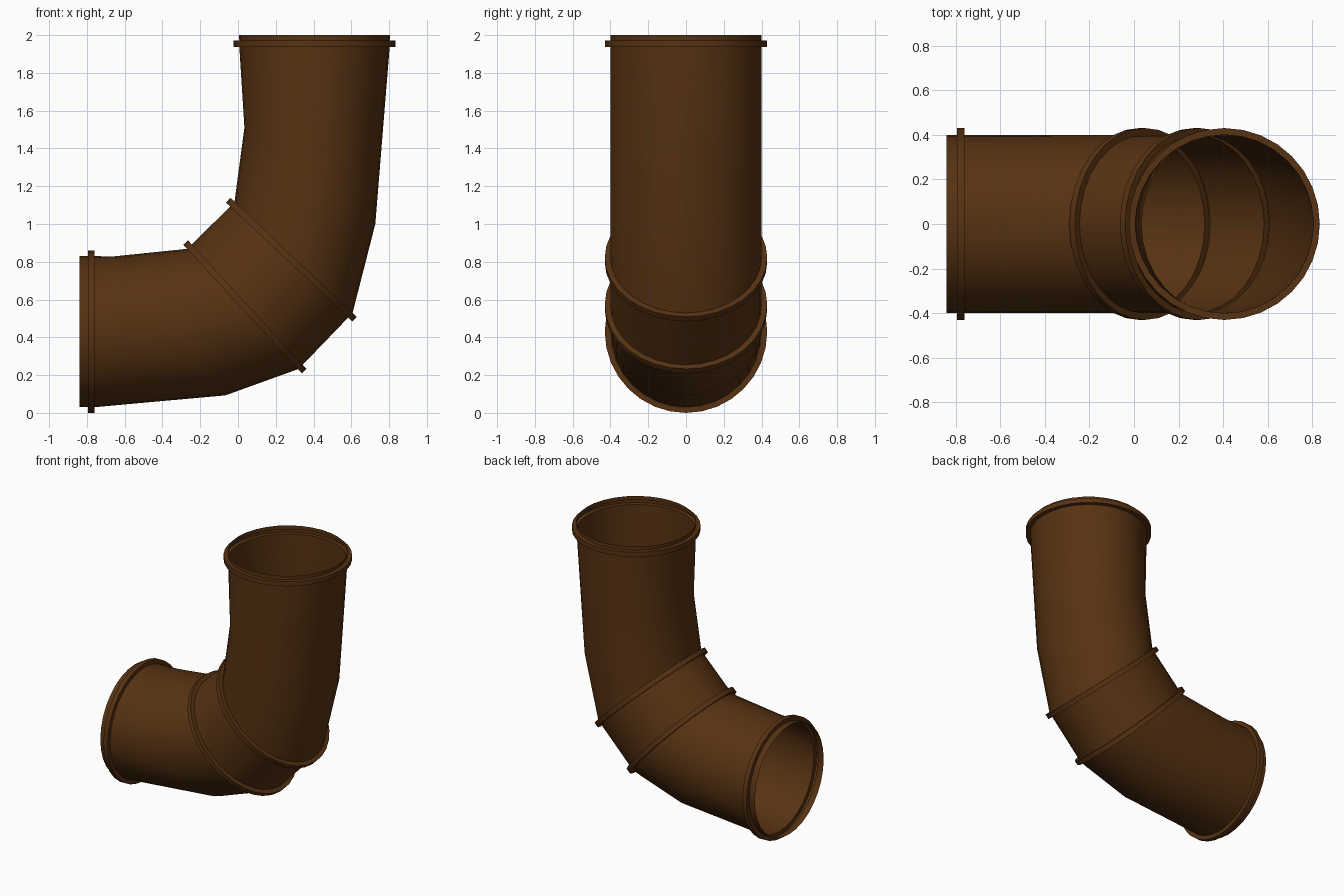
import bpy, bmesh, math
from mathutils import Vector

cube = bpy.data.objects.get("Cube")
if cube:
    bpy.data.objects.remove(cube, do_unlink=True)

brown = bpy.data.materials.new("dark_brown")
brown.use_nodes = True
colour = (0.095, 0.032, 0.006, 1)
brown.diffuse_color = colour
bsdf = next(n for n in brown.node_tree.nodes if n.type == "BSDF_PRINCIPLED")
bsdf.inputs["Base Color"].default_value = colour

SEGMENTS = 32
RADIUS = 0.40
LIP = 0.03          # how far a collar stands out
HALF_WIDTH = 0.017  # half the collar's width

# Pipe sections from the upper mouth to the side mouth:
# inside of the bend (x, z), outside of the bend (x, z), has a collar
sections = [
    ((0.005, 2.0), (0.805, 2.0), False),
    ((0.007, 1.955), (0.803, 1.955), True),
    ((0.034, 1.51), (0.727, 1.0), False),
    ((-0.03, 1.105), (0.595, 0.517), True),
    ((-0.257, 0.88), (0.33, 0.243), True),
    ((-0.664, 0.828), (-0.066, 0.093), False),
    ((-0.777, 0.83), (-0.777, 0.03), True),
    ((-0.84, 0.832), (-0.84, 0.032), False),
]

bm = bmesh.new()


def add_ring(centre, across, grow):
    """One elliptical ring of the pipe wall, enlarged by grow."""
    u = across + across.normalized() * grow
    v = Vector((0, RADIUS + grow, 0))
    angles = [2 * math.pi * i / SEGMENTS for i in range(SEGMENTS)]
    return [bm.verts.new(centre + u * math.cos(a) + v * math.sin(a)) for a in angles]


rings = []
for inner, outer, collar in sections:
    p = Vector((inner[0], 0, inner[1]))
    q = Vector((outer[0], 0, outer[1]))
    centre, across = (p + q) / 2, (q - p) / 2
    if collar:
        # A collar is a hollow square rib pushed out of the wall
        step = Vector((across.z, 0, -across.x)).normalized() * HALF_WIDTH
        for side, grow in ((-1, 0), (-1, LIP), (1, LIP), (1, 0)):
            rings.append(add_ring(centre + step * side, across, grow))
    else:
        rings.append(add_ring(centre, across, 0))

# Skin the rings, leaving both mouths open
for a, b in zip(rings, rings[1:]):
    for j in range(SEGMENTS):
        k = (j + 1) % SEGMENTS
        bm.faces.new((a[j], b[j], b[k], a[k]))

mesh = bpy.data.meshes.new("elbow_pipe")
bm.to_mesh(mesh)
bm.free()
mesh.materials.append(brown)
pipe = bpy.data.objects.new("elbow_pipe", mesh)
bpy.context.collection.objects.link(pipe)

bpy.ops.object.select_all(action="DESELECT")
pipe.select_set(True)
bpy.context.view_layer.objects.active = pipe
bpy.ops.object.shade_smooth_by_angle(angle=math.radians(40))
